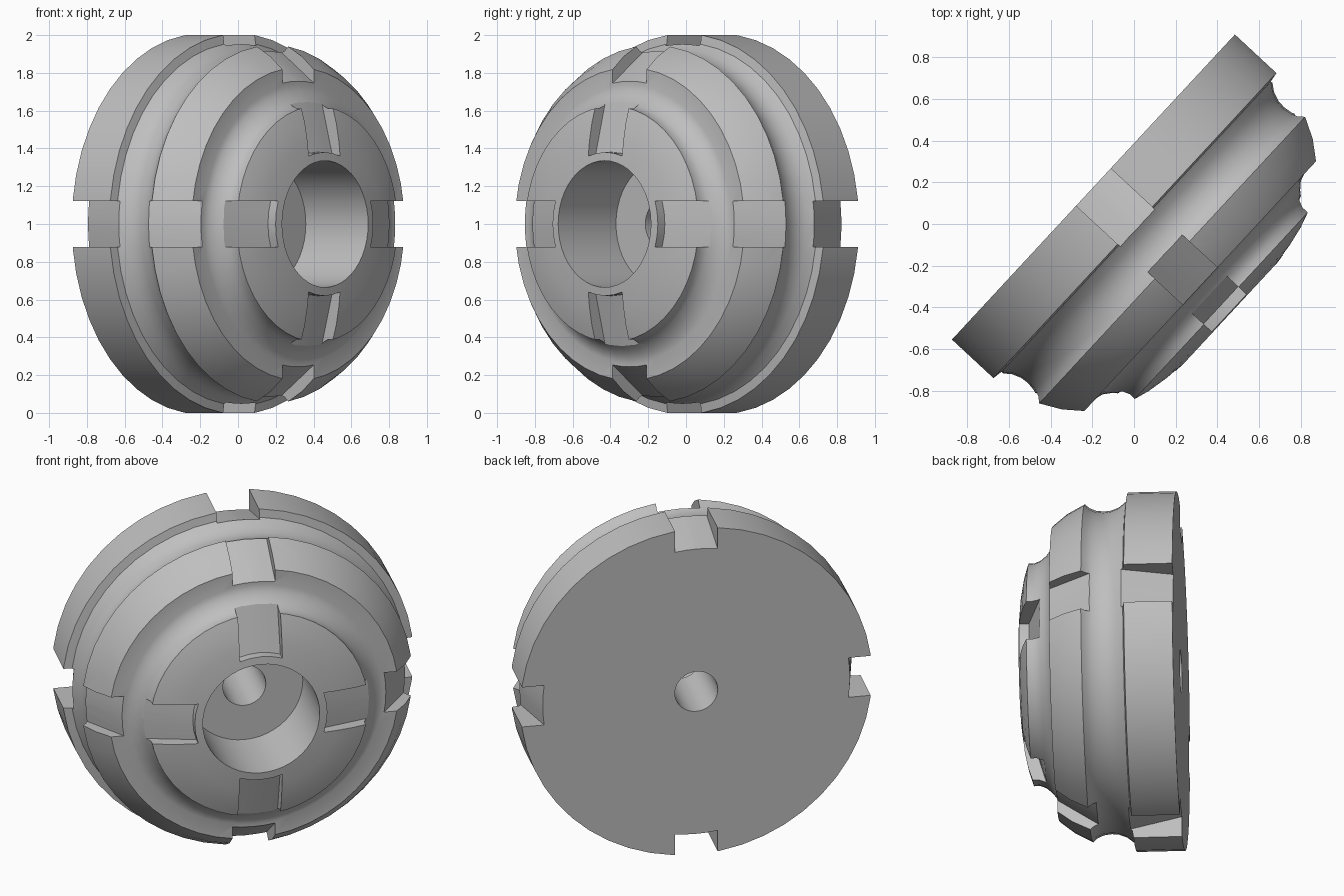
import bpy, bmesh, math
from mathutils import Matrix, Vector

cube = bpy.data.objects.get("Cube")
if cube:
    bpy.data.objects.remove(cube, do_unlink=True)

SEGMENTS = 48
HALF_SLOT = 0.122

# Local z is the turning axis, which points level to the front and side
across = Vector((0.68, 0.733, 0)).normalized()
up = Vector((0, 0, 1))
axis = across.cross(up)
place = Matrix.Translation((-0.195, 0.1775, 1)) @ Matrix((across, up, axis)).transposed().to_4x4()


def make_object(name, bm):
    bmesh.ops.recalc_face_normals(bm, faces=bm.faces)
    mesh = bpy.data.meshes.new(name)
    bm.to_mesh(mesh)
    bm.free()
    mesh.transform(place)
    obj = bpy.data.objects.new(name, mesh)
    bpy.context.collection.objects.link(obj)
    return obj


# Grey metal
metal = bpy.data.materials.new("grey_metal")
metal.use_nodes = True
colour = (0.52, 0.52, 0.52, 1)
metal.diffuse_color = colour
metal.node_tree.nodes["Principled BSDF"].inputs["Base Color"].default_value = colour

# Turned body: (radius, height along axis)
profile = [
    (0.123, 0), (1.0075, 0), (1.0075, 0.272),                    # back rim
    (0.96, 0.28), (0.925, 0.325), (0.908, 0.37), (0.904, 0.41),  # first groove
    (0.91, 0.455), (0.925, 0.49), (0.947, 0.516),
    (0.895, 0.615), (0.828, 0.70),                               # middle ring
    (0.735, 0.70), (0.70, 0.71), (0.665, 0.738),                 # second groove
    (0.638, 0.77), (0.624, 0.805), (0.625, 0.838),
    (0.55, 0.862), (0.45, 0.882), (0.335, 0.895),                # domed front
    (0.335, 0.445), (0.123, 0.445),                              # counterbore
]
bm = bmesh.new()
verts = [bm.verts.new((r, 0, h)) for r, h in profile]
edges = [bm.edges.new((v, verts[i - 1])) for i, v in enumerate(verts)]
bmesh.ops.spin(bm, geom=verts + edges, cent=(0, 0, 0), axis=(0, 0, 1),
               angle=math.tau, steps=SEGMENTS, use_merge=True)
bmesh.ops.remove_doubles(bm, verts=bm.verts, dist=0.0001)
body = make_object("stepped_hub", bm)
body.data.materials.append(metal)

# Slots: sections of the cutters, whose floors follow the turned surface
slots = [
    [(0.868, -0.05), (0.952, 0.29), (1.2, 0.29), (1.2, -0.05)],
    [(0.925, 0.455), (0.742, 0.72), (1.2, 0.72), (1.2, 0.455)],
    [(0.38, 0.835), (0.38, 1.1), (0.69, 1.1), (0.69, 0.748)],
]
bm = bmesh.new()
for quarter in range(4):
    turn = Matrix.Rotation(quarter * math.pi / 2, 3, 'Z')
    for section in slots:
        loops = []
        for step in range(-2, 3):
            w = HALF_SLOT * step / 2
            loops.append([bm.verts.new(turn @ Vector((math.sqrt(r * r - w * w), w, h)))
                          for r, h in section])
        bm.faces.new(loops[0])
        bm.faces.new(loops[-1])
        for a, b in zip(loops, loops[1:]):
            for i in range(4):
                bm.faces.new((a[i - 1], a[i], b[i], b[i - 1]))
cutter = make_object("slot_cutter", bm)
cutter.data.materials.append(metal)
cutter.hide_render = True

# Cut the slots, then shade smoothly with crisp edges
cut = body.modifiers.new("slots", 'BOOLEAN')
cut.operation = 'DIFFERENCE'
cut.solver = 'EXACT'
cut.object = cutter
bpy.ops.object.select_all(action='DESELECT')
body.select_set(True)
bpy.context.view_layer.objects.active = body
bpy.ops.object.modifier_apply(modifier=cut.name)
bpy.data.objects.remove(cutter, do_unlink=True)
bpy.ops.object.shade_smooth_by_angle(angle=math.radians(32))
